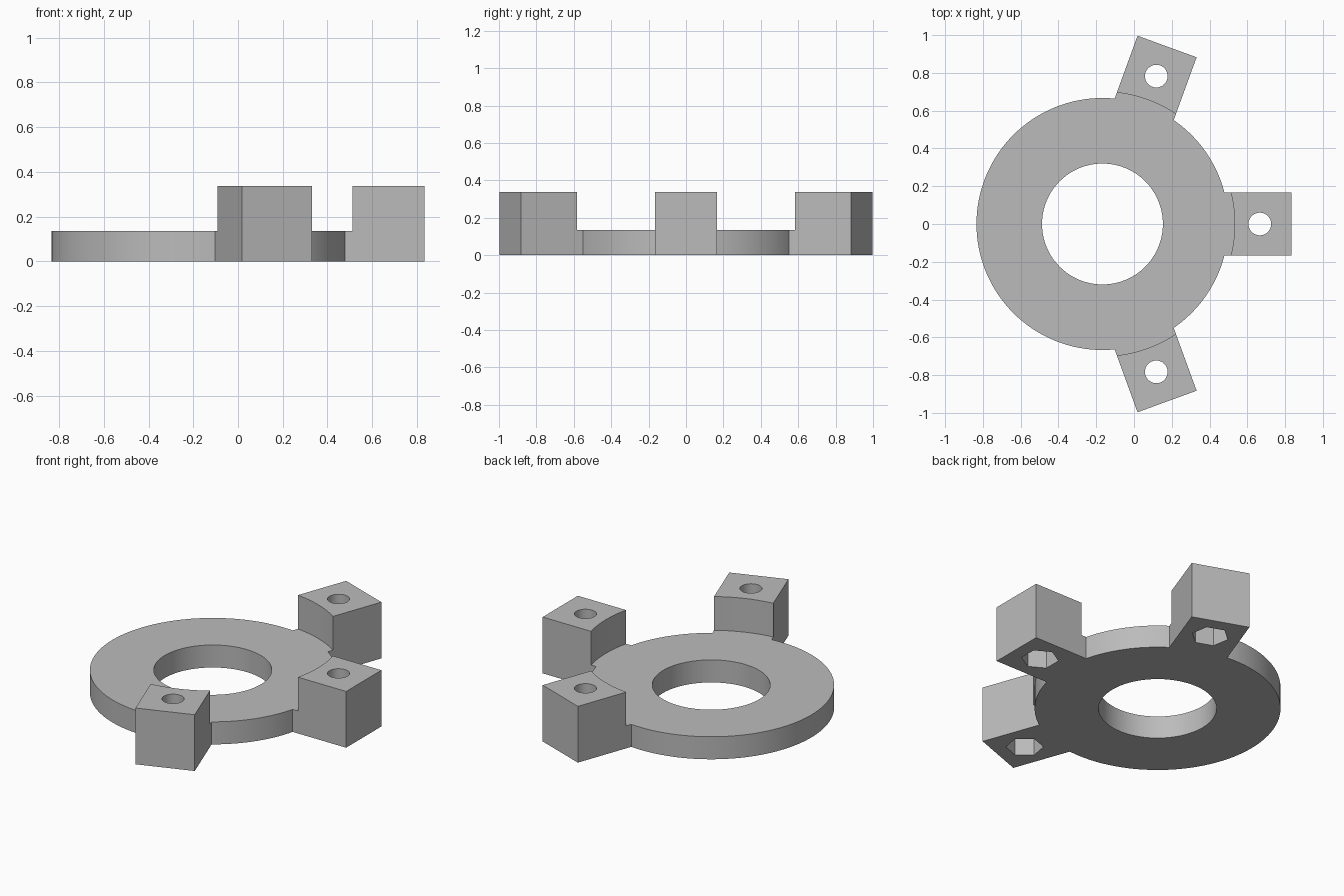
import bpy
from math import radians, cos, sin
from mathutils import Vector

if "Cube" in bpy.data.objects:
    bpy.data.objects.remove(bpy.data.objects["Cube"], do_unlink=True)

CENTRE = Vector((-0.167, 0, 0))
DISC_R, BORE_R, DISC_H = 0.667, 0.32, 0.135
BLOCK_W, BLOCK_H, RECESS_R = 0.333, 0.337, 0.70
SCREW_R, NUT_R, NUT_DEPTH, SCREW_DIST = 0.06, 0.102, 0.167, 0.833

grey = bpy.data.materials.new("plain grey")
grey.use_nodes = True
grey.diffuse_color = (0.5, 0.5, 0.5, 1)
grey.node_tree.nodes["Principled BSDF"].inputs["Base Color"].default_value = (0.5, 0.5, 0.5, 1)


def cylinder(name, radius, z0, z1, at, sides=128, turn=0):
    bpy.ops.mesh.primitive_cylinder_add(
        vertices=sides, radius=radius, depth=z1 - z0,
        location=(at.x, at.y, (z0 + z1) / 2), rotation=(0, 0, turn))
    bpy.context.object.name = name
    return bpy.context.object


def combine(target, tool, operation):
    mod = target.modifiers.new(operation.lower(), "BOOLEAN")
    mod.operation, mod.solver, mod.object = operation, "EXACT", tool
    bpy.context.view_layer.objects.active = target
    bpy.ops.object.modifier_apply(modifier=mod.name)
    bpy.data.objects.remove(tool, do_unlink=True)


# Flat disc
body = cylinder("ring_with_mounting_blocks", DISC_R, 0, DISC_H, CENTRE)

# Three mounting blocks with a curved seat, screw hole and nut pocket
for angle in (radians(-70), 0, radians(70)):
    out = Vector((cos(angle), sin(angle), 0))
    inner, outer = 0.5, 1.0
    middle = CENTRE + out * (inner + outer) / 2
    bpy.ops.mesh.primitive_cube_add(
        size=1, location=(middle.x, middle.y, BLOCK_H / 2), rotation=(0, 0, angle))
    block = bpy.context.object
    block.scale = (outer - inner, BLOCK_W, BLOCK_H)
    bpy.ops.object.transform_apply(location=False, rotation=False, scale=True)
    combine(block, cylinder("seat_cutter", RECESS_R, DISC_H, 1, CENTRE), "DIFFERENCE")

    screw = CENTRE + out * SCREW_DIST
    combine(block, cylinder("screw_cutter", SCREW_R, -0.1, 1, screw, 48), "DIFFERENCE")
    # Corners of the nut pocket point sideways across the block
    combine(block, cylinder("nut_cutter", NUT_R, -0.1, NUT_DEPTH, screw, 6, angle),
            "DIFFERENCE")
    combine(body, block, "UNION")

# Central bore
combine(body, cylinder("bore_cutter", BORE_R, -0.1, 1, CENTRE), "DIFFERENCE")

body.data.materials.clear()
body.data.materials.append(grey)
for face in body.data.polygons:
    face.material_index = 0
bpy.ops.object.select_all(action="DESELECT")
body.select_set(True)
bpy.context.view_layer.objects.active = body
bpy.ops.object.shade_smooth_by_angle(angle=radians(25))
